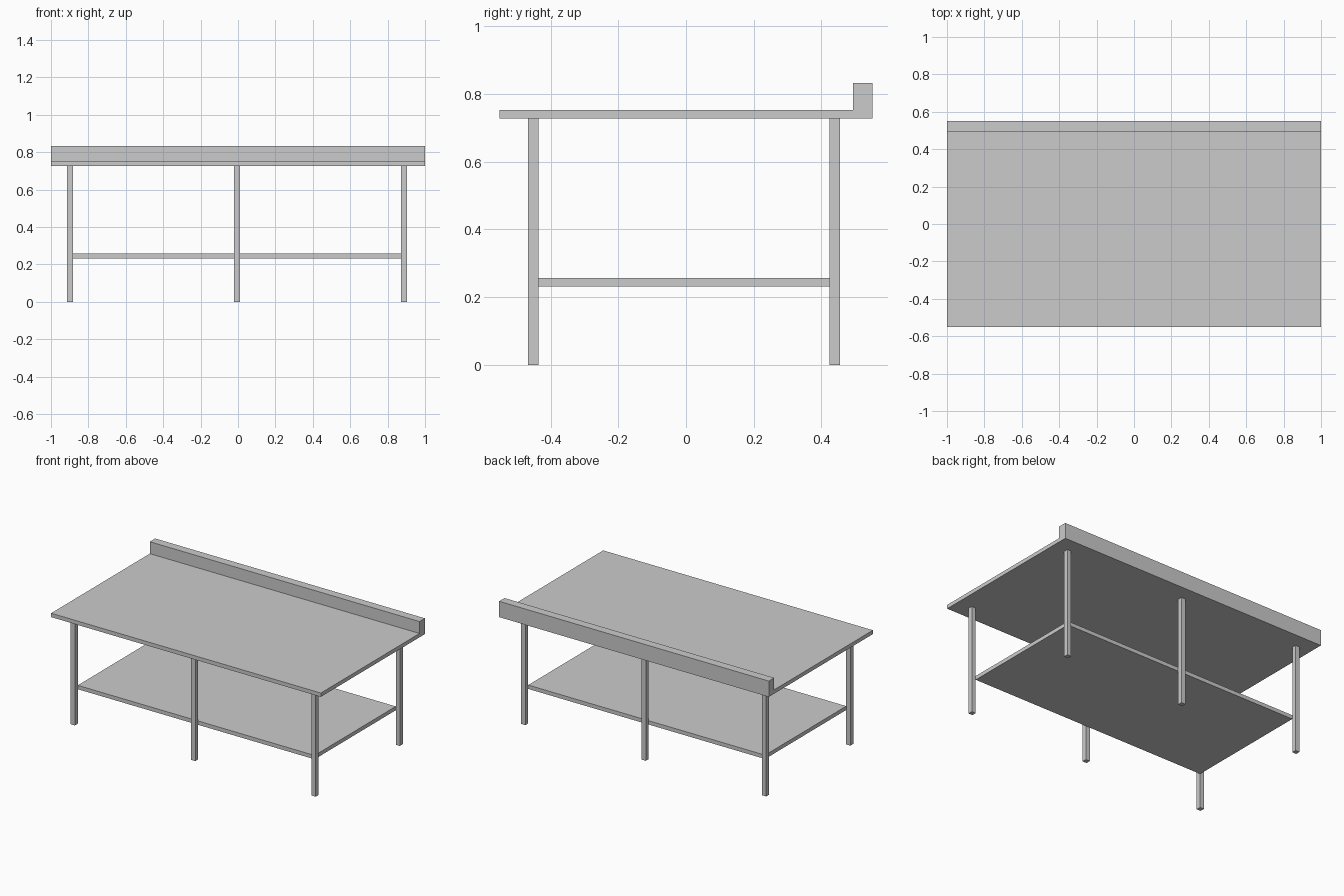
import bpy, bmesh

if "Cube" in bpy.data.objects:
    bpy.data.objects.remove(bpy.data.objects["Cube"])


def extrude_x(name, profile, x0, x1):
    """Extrude a closed (y, z) profile along x."""
    bm = bmesh.new()
    face = bm.faces.new([bm.verts.new((x0, y, z)) for y, z in profile])
    result = bmesh.ops.extrude_face_region(bm, geom=[face])
    verts = [v for v in result["geom"] if isinstance(v, bmesh.types.BMVert)]
    bmesh.ops.translate(bm, verts=verts, vec=(x1 - x0, 0, 0))
    bmesh.ops.recalc_face_normals(bm, faces=bm.faces)
    mesh = bpy.data.meshes.new(name)
    bm.to_mesh(mesh)
    bm.free()
    obj = bpy.data.objects.new(name, mesh)
    bpy.context.collection.objects.link(obj)
    return obj


def box(name, x0, x1, y0, y1, z0, z1):
    return extrude_x(name, [(y0, z0), (y1, z0), (y1, z1), (y0, z1)], x0, x1)


TOP_Z0, TOP_Z1, SPLASH_Z = 0.727, 0.753, 0.833
HALF_LEG = 0.0153

# Worktop with raised back edge, one L-shaped profile
extrude_x("worktop", [(-0.551, TOP_Z0), (0.551, TOP_Z0), (0.551, SPLASH_Z),
                      (0.494, SPLASH_Z), (0.494, TOP_Z1), (-0.551, TOP_Z1)], -1, 1)

# Six square legs in two rows
for row, y in (("front", -0.4515), ("back", 0.4395)):
    for side, x in (("left", -0.898), ("middle", -0.005), ("right", 0.888)):
        box(f"{row}_{side}_leg", x - HALF_LEG, x + HALF_LEG,
            y - HALF_LEG, y + HALF_LEG, 0, TOP_Z0)

# Lower shelf held between the legs' inner corners
box("lower_shelf", -0.883, 0.873, -0.436, 0.424, 0.231, 0.257)
